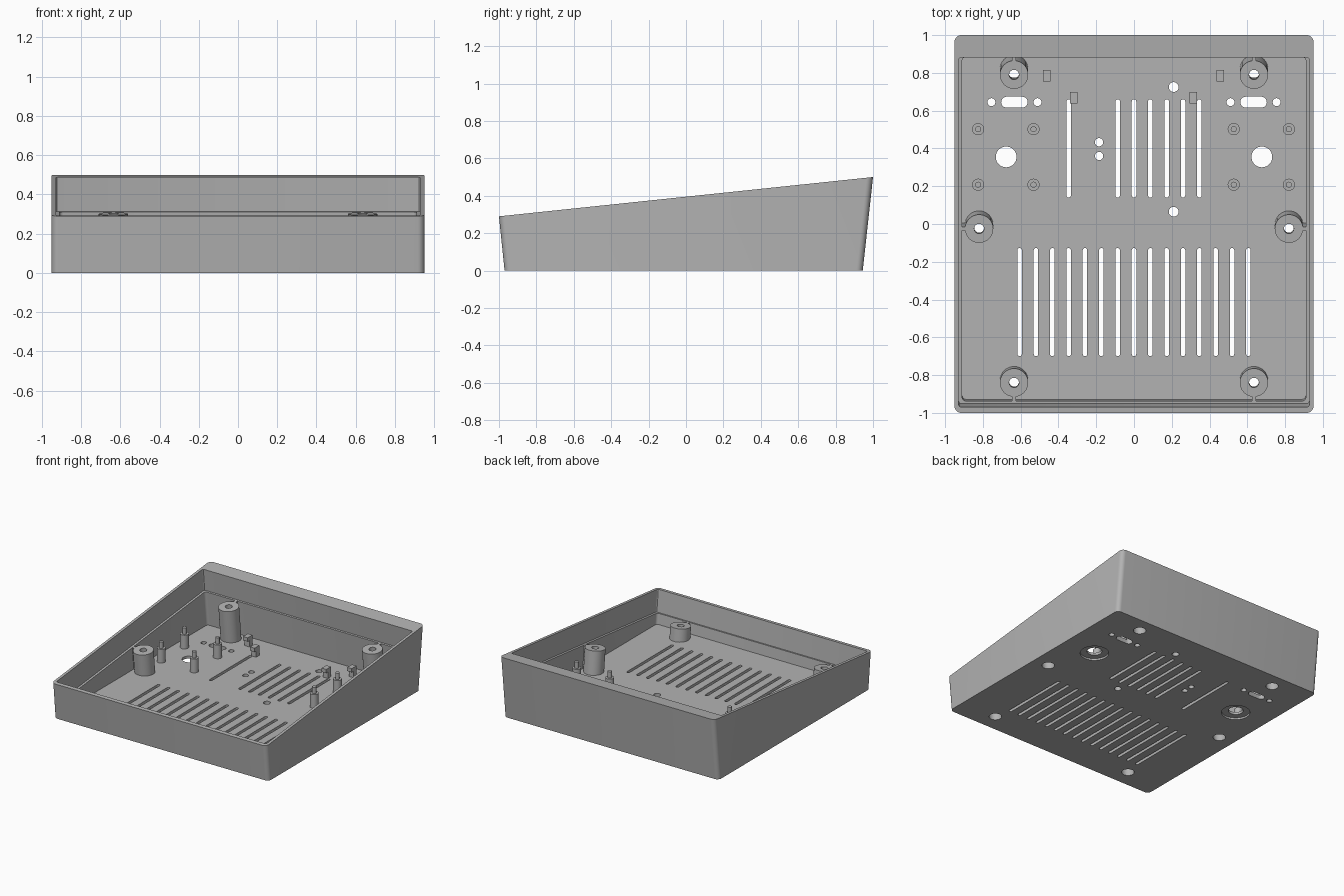
import bpy, bmesh, math

if "Cube" in bpy.data.objects:
    bpy.data.objects.remove(bpy.data.objects["Cube"])

K = 0.105                                   # slope of the lid plane
FLOOR = 0.035
rim = lambda y: 0.395 + K * y               # height of the open rim
ledge = lambda y: 0.218 + K * y             # height of the inner ledge

grey = bpy.data.materials.new("grey plastic")
grey.diffuse_color = (0.45, 0.45, 0.45, 1)
grey.use_nodes = True
grey.node_tree.nodes["Principled BSDF"].inputs["Base Color"].default_value = grey.diffuse_color


# end maps: flat height, or travel along the direction square to the lid
def flat(z):
    return lambda x, y: (x, y, z)


def lean(t):
    return lambda x, y: (x, y - K * t, ledge(y) + t)


def lean_to(z):
    return lambda x, y: (x, y - K * (z - ledge(y)), z)


# outlines
def rounded(x0, x1, y0, y1, r, n=6):
    pts = []
    for cx, cy, a0 in ((x1 - r, y1 - r, 0), (x0 + r, y1 - r, 90),
                       (x0 + r, y0 + r, 180), (x1 - r, y0 + r, 270)):
        for i in range(n + 1):
            a = math.radians(a0 + 90 * i / n)
            pts.append((cx + r * math.cos(a), cy + r * math.sin(a)))
    return pts


def circle(cx, cy, r, n=32):
    return [(cx + r * math.cos(math.tau * i / n), cy + r * math.sin(math.tau * i / n))
            for i in range(n)]


def box(x0, x1, y0, y1):
    return [(x0, y0), (x1, y0), (x1, y1), (x0, y1)]


def solid(name, *parts):
    """One object from prisms given as (outline, low map, high map)."""
    bm = bmesh.new()
    for loop, lo, hi in parts:
        a = [bm.verts.new(lo(*p)) for p in loop]
        b = [bm.verts.new(hi(*p)) for p in loop]
        bm.faces.new(a[::-1])
        bm.faces.new(b)
        for i in range(len(loop)):
            j = (i + 1) % len(loop)
            bm.faces.new((a[i], a[j], b[j], b[i]))
    bmesh.ops.remove_doubles(bm, verts=bm.verts, dist=1e-5)
    bmesh.ops.recalc_face_normals(bm, faces=bm.faces)
    me = bpy.data.meshes.new(name)
    bm.to_mesh(me)
    bm.free()
    me.materials.append(grey)
    ob = bpy.data.objects.new(name, me)
    bpy.context.collection.objects.link(ob)
    return ob


def cut(ob, *cutters):
    for c in cutters:
        m = ob.modifiers.new("cut", 'BOOLEAN')
        m.operation, m.solver, m.object = 'DIFFERENCE', 'EXACT', c
    dg = bpy.context.evaluated_depsgraph_get()
    me = bpy.data.meshes.new_from_object(ob.evaluated_get(dg))
    ob.modifiers.clear()
    ob.data = me


# screw boss centres, each with the direction to its nearest wall
bosses = [(s * x, y, s * dx, dy) for s in (-1, 1)
          for x, y, dx, dy in ((0.635, 0.79, 0, 1), (0.82, -0.025, 1, 0), (0.635, -0.84, 0, -1))]

# cavities, leaning with the lid
upper = solid("upper_cavity", (rounded(-0.928, 0.928, -0.951, 0.899, 0.012, 3), lean(0), lean(0.25)))
lower = solid("lower_cavity", (rounded(-0.91, 0.91, -0.937, 0.884, 0.02, 4), lean_to(FLOOR), lean(0.02)))

# counterbores and shallow rings under the floor
wide = [(circle(x, y, 0.046), lean_to(-0.02), lean(-0.05)) for x, y, _, _ in bosses]
wide += [(circle(s * 0.677, 0.355, 0.105), flat(-0.02), flat(0.015)) for s in (-1, 1)]
wide = solid("counterbores", *wide)

# through holes and vent slots
lo, hi = flat(-0.05), flat(0.08)
holes = [(circle(x, y, 0.026), lean(-0.08), lean(0.05)) for x, y, _, _ in bosses]
for s in (-1, 1):
    holes.append((circle(s * 0.677, 0.355, 0.055), lo, hi))
    holes.append((rounded(s * 0.633 - 0.07, s * 0.633 + 0.07, 0.616, 0.674, 0.0289), lo, hi))
    holes += [(circle(s * 0.633 + d, 0.645, 0.021), lo, hi) for d in (-0.122, 0.122)]
for x, y, r in ((0.21, 0.725, 0.026), (0.21, 0.065, 0.026), (-0.185, 0.433, 0.022), (-0.185, 0.36, 0.022)):
    holes.append((circle(x, y, r), lo, hi))
for i in range(-7, 8):
    x = i * 0.0865
    holes.append((rounded(x - 0.012, x + 0.012, -0.70, -0.127, 0.0118, 4), lo, hi))
    if i == -4 or -1 <= i <= 4:
        holes.append((rounded(x - 0.012, x + 0.012, 0.14, 0.66, 0.0118, 4), lo, hi))
holes = solid("through_holes", *holes)

# tray with sloped rim and outward leaning ends
tray = solid("tray", (rounded(-0.95, 0.95, -1, 1, 0.035),
                      lambda x, y: (x, y * 0.9575 - 0.0125, 0),
                      lambda x, y: (x, y, rim(y))))
cut(tray, upper, lower, wide, holes)
parts = [tray]

# screw bosses and the thin ribs that tie them to the walls
boss = solid("screw_bosses", *[(circle(x, y, 0.075), lean_to(FLOOR - 0.01), lean(0)) for x, y, _, _ in bosses])
cut(boss, wide, holes)
ribs = []
for x, y, dx, dy in bosses:
    if dx:
        xs = sorted((x + dx * 0.07, dx * 0.91))
        outline = box(xs[0], xs[1], y - 0.01, y + 0.01)
    else:
        ys = sorted((y + dy * 0.07, 0.884 if dy > 0 else -0.937))
        outline = box(x - 0.01, x + 0.01, ys[0], ys[1])
    ribs.append((outline, lean_to(FLOOR - 0.005), lean(0)))
parts += [boss, solid("boss_ribs", *ribs)]

# board standoffs with locating pins
posts, pins = [], []
for x in (-0.825, -0.532, 0.528, 0.82):
    for y in (0.208, 0.502):
        posts.append((circle(x, y, 0.032, 24), flat(FLOOR - 0.005), flat(0.145)))
        pins.append((circle(x, y, 0.016, 16), flat(0.14), flat(0.195)))
parts += [solid("standoffs", *posts), solid("standoff_pins", *pins)]

# small clips: narrow stem with a wider head
clips = []
for x, y, d in ((-0.463, 0.785, 1), (0.457, 0.785, -1), (-0.32, 0.668, 1), (0.313, 0.668, -1)):
    clips.append((box(x - 0.02, x + 0.02, y - 0.01, y + 0.03), flat(FLOOR - 0.005), flat(0.085)))
    clips.append((box(x - 0.02, x + 0.02, y - 0.03, y + 0.03), flat(0.085), flat(0.115)))
parts.append(solid("board_clips", *clips))

for c in (upper, lower, wide, holes):
    bpy.data.objects.remove(c)

# smooth rounds, crisp edges
bpy.ops.object.select_all(action='DESELECT')
for ob in parts:
    ob.select_set(True)
bpy.context.view_layer.objects.active = tray
bpy.ops.object.shade_smooth_by_angle(angle=math.radians(30))
